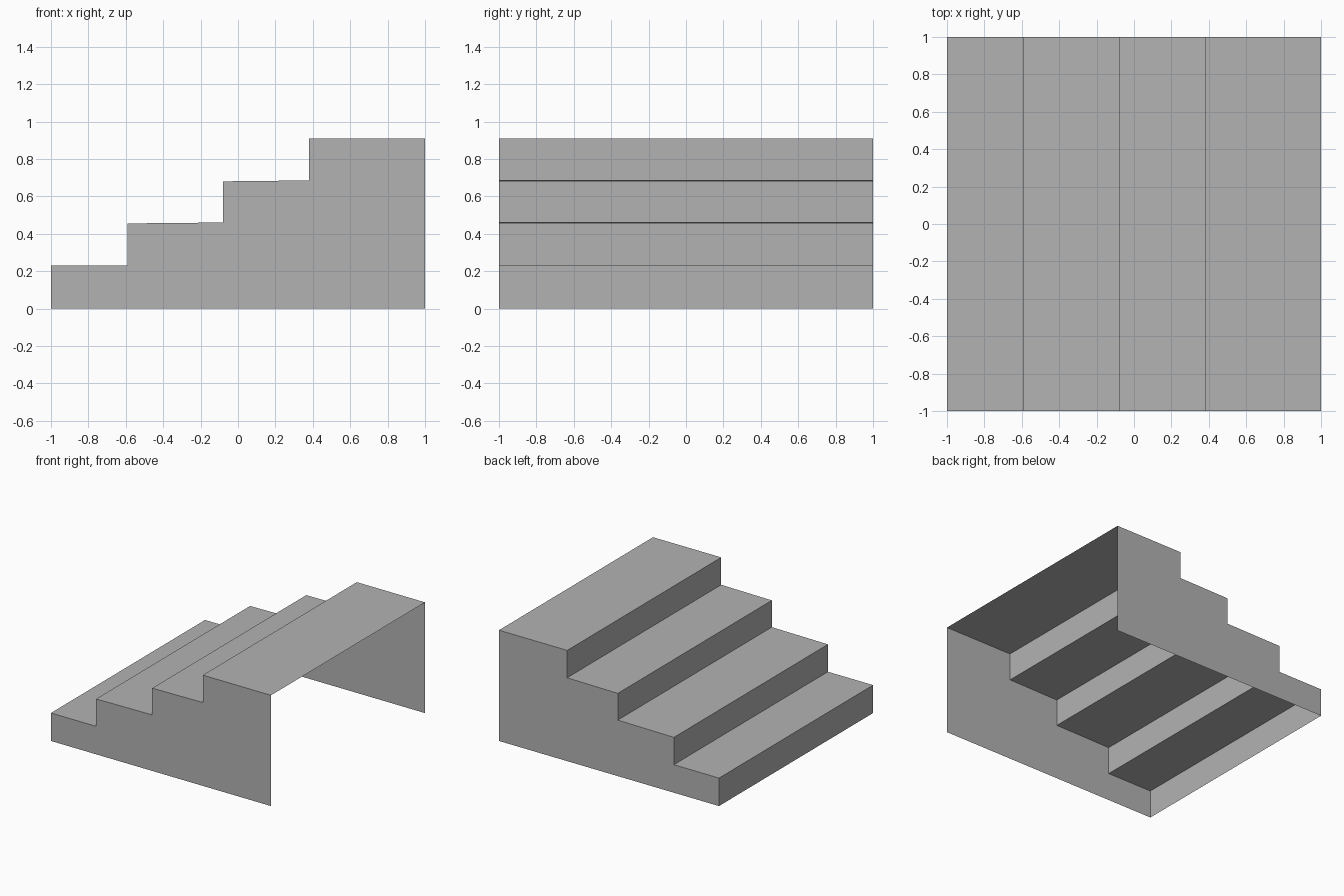
import bpy
import bmesh

cube = bpy.data.objects.get("Cube")
if cube:
    bpy.data.objects.remove(cube, do_unlink=True)

# One plain stone grey
grey = bpy.data.materials.new("stone_grey")
grey.use_nodes = True
colour = (0.45, 0.45, 0.45, 1)
grey.diffuse_color = colour
grey.node_tree.nodes["Principled BSDF"].inputs["Base Color"].default_value = colour

# Stepped line from the foot of the lowest riser to the end of the top tread
steps = [(-1, 0), (-1, 0.23), (-0.59, 0.23), (-0.59, 0.455), (-0.08, 0.46),
         (-0.08, 0.68), (0.38, 0.685), (0.38, 0.91), (1, 0.91)]


def make_object(name, build):
    bm = bmesh.new()
    build(bm)
    mesh = bpy.data.meshes.new(name)
    bm.to_mesh(mesh)
    bm.free()
    mesh.materials.append(grey)
    obj = bpy.data.objects.new(name, mesh)
    bpy.context.collection.objects.link(obj)


def row(bm, points, y):
    return [bm.verts.new((x, y, z)) for x, z in points]


# Treads and risers: the stepped line swept across the full width
def build_steps(bm):
    front, back = row(bm, steps, -1), row(bm, steps, 1)
    for i in range(len(steps) - 1):
        bm.faces.new((front[i], front[i + 1], back[i + 1], back[i]))


# Side walls: the tall end and the underside stay open
def build_wall(y):
    def build(bm):
        outline = row(bm, steps + [(1, 0)], y)
        bm.faces.new(outline if y > 0 else outline[::-1])
    return build


make_object("treads_and_risers", build_steps)
make_object("front_wall", build_wall(-1))
make_object("back_wall", build_wall(1))
